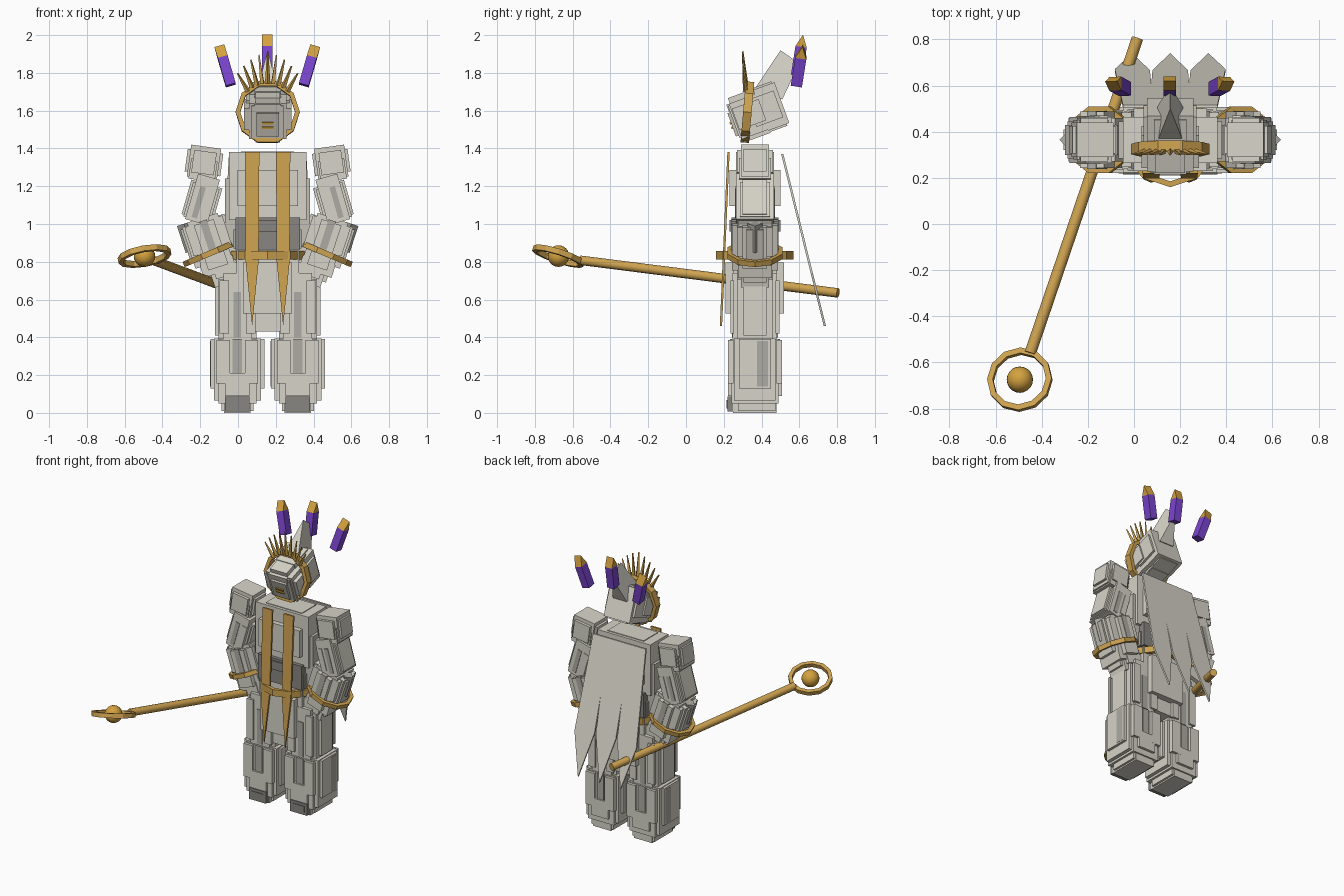
import bpy, bmesh, math
from mathutils import Matrix, Vector

if "Cube" in bpy.data.objects:
    bpy.data.objects.remove(bpy.data.objects["Cube"])

CX, CY = 0.157, 0.365          # body axis


def mat(name, rgb):
    m = bpy.data.materials.new(name)
    m.diffuse_color = (*rgb, 1)
    m.use_nodes = True
    m.node_tree.nodes["Principled BSDF"].inputs["Base Color"].default_value = m.diffuse_color
    return m


LIGHT, MID, DARK, GOLD, PURPLE, BRIGHT, SOFT = range(7)
MATS = [mat("light stone", (0.68, 0.66, 0.58)), mat("mid stone", (0.42, 0.41, 0.37)),
        mat("dark stone", (0.25, 0.24, 0.22)), mat("gold", (0.61, 0.36, 0.08)),
        mat("purple crystal", (0.20, 0.06, 0.63)), mat("bright gold", (0.66, 0.36, 0.05)),
        mat("soft stone", (0.55, 0.53, 0.47))]


def finish(name, bm, loc=(0, 0, 0), rot=(0, 0, 0)):
    bmesh.ops.recalc_face_normals(bm, faces=bm.faces)
    me = bpy.data.meshes.new(name)
    bm.to_mesh(me)
    bm.free()
    for m in MATS:
        me.materials.append(m)
    ob = bpy.data.objects.new(name, me)
    ob.location = loc
    ob.rotation_mode = 'ZYX'
    ob.rotation_euler = [math.radians(a) for a in rot]
    bpy.context.collection.objects.link(ob)
    return ob


def boxes(name, loc, rot, parts):
    """Stack of boxes: (x, y, z, width, depth, height, material)."""
    bm = bmesh.new()
    for x, y, z, w, d, h, m in parts:
        mx = Matrix.Translation((x, y, z)) @ Matrix.Diagonal((w, d, h, 1))
        vs = bmesh.ops.create_cube(bm, size=1, matrix=mx)["verts"]
        for f in {f for v in vs for f in v.link_faces}:
            f.material_index = m
    return finish(name, bm, loc, rot)


def prism(name, pts, thick, m, place):
    """Extrude a 2D outline; place(u, v, t) gives the 3D point."""
    bm = bmesh.new()
    a = [bm.verts.new(place(u, v, -thick / 2)) for u, v in pts]
    b = [bm.verts.new(place(u, v, thick / 2)) for u, v in pts]
    bm.faces.new(a)
    bm.faces.new(b[::-1])
    n = len(pts)
    for i in range(n):
        bm.faces.new((a[i], b[i], b[(i + 1) % n], a[(i + 1) % n]))
    for f in bm.faces:
        f.material_index = m
    return finish(name, bm)


def ring(name, loc, rot, r_out, r_in, h, n):
    """Faceted gold hoop around local z."""
    bm = bmesh.new()
    loops = [[bm.verts.new((r * math.cos(2 * math.pi * i / n), r * math.sin(2 * math.pi * i / n), z))
              for i in range(n)]
             for r, z in ((r_out, -h / 2), (r_out, h / 2), (r_in, h / 2), (r_in, -h / 2))]
    for k in range(4):
        for i in range(n):
            j = (i + 1) % n
            p, q = loops[k], loops[(k + 1) % 4]
            bm.faces.new((p[i], p[j], q[j], q[i])).material_index = GOLD
    return finish(name, bm, loc, rot)


# Torso: chest, ribs, waist and pelvis
boxes("torso", (CX, CY, 0), (0, 0, 0), [
    (0, 0, 1.20, 0.41, 0.20, 0.36, LIGHT), (0, 0, 1.19, 0.32, 0.27, 0.19, LIGHT),
    (0, 0, 1.36, 0.28, 0.16, 0.05, LIGHT), (0, 0, 1.06, 0.45, 0.16, 0.36, SOFT),
    (0, 0, 0.95, 0.34, 0.25, 0.17, DARK), (0, 0, 0.99, 0.20, 0.27, 0.06, DARK),
    (0, 0, 0.92, 0.36, 0.20, 0.10, MID)])
boxes("pelvis", (CX, CY, 0), (0, 0, 0), [
    (0, 0, 0.78, 0.33, 0.23, 0.16, LIGHT), (0, 0, 0.66, 0.26, 0.31, 0.27, LIGHT),
    (0, 0, 0.54, 0.24, 0.22, 0.22, LIGHT), (0, 0, 0.73, 0.46, 0.18, 0.14, LIGHT)])
ring("belt", (CX, CY, 0.835), (0, 0, 18), 0.205, 0.18, 0.045, 10)

for s, side in ((-1, "right"), (1, "left")):
    lx, ax = CX + s * 0.16, CX + s * 0.337
    # Legs
    ribs = [(i * 0.07, j * 0.12, 0.56, 0.05, 0.02, 0.28, LIGHT) for i in (-1, 1) for j in (-1, 1)]
    boxes(side + "_thigh", (lx, CY, 0), (0, 0, 0), ribs + [
        (0, 0, 0.56, 0.15, 0.235, 0.36, LIGHT), (0, 0, 0.55, 0.20, 0.19, 0.32, LIGHT),
        (s * 0.01, 0, 0.54, 0.22, 0.12, 0.26, LIGHT), (0, 0, 0.52, 0.04, 0.245, 0.24, MID)])
    ribs = [(i * 0.075, j * 0.128, 0.27, 0.07, 0.03, 0.23, LIGHT) for i in (-1, 1) for j in (-1, 1)]
    boxes(side + "_shin", (lx, CY, 0), (0, 0, 0), ribs + [
        (0, 0, 0.22, 0.20, 0.25, 0.34, LIGHT), (0, 0, 0.26, 0.285, 0.17, 0.26, LIGHT),
        (0, 0, 0.23, 0.25, 0.22, 0.33, LIGHT), (0, 0, 0.27, 0.05, 0.265, 0.24, MID),
        (0, 0.04, 0.26, 0.288, 0.06, 0.24, MID), (0, 0, 0.15, 0.13, 0.285, 0.12, LIGHT)])
    boxes(side + "_foot", (lx, CY, 0), (0, 0, 0), [
        (0, 0.01, 0.06, 0.17, 0.20, 0.10, LIGHT), (0, 0, 0.03, 0.14, 0.23, 0.06, LIGHT),
        (0, -0.125, 0.047, 0.13, 0.04, 0.08, DARK), (0, -0.147, 0.047, 0.09, 0.006, 0.045, DARK)])
    # Arms
    boxes(side + "_shoulder", (ax, CY, 1.325), (0, -8 * s, 0), [
        (0, 0, 0, 0.16, 0.15, 0.17, LIGHT), (0, 0, 0, 0.12, 0.19, 0.12, LIGHT),
        (0, 0, 0, 0.19, 0.12, 0.12, LIGHT), (0, 0, -0.04, 0.14, 0.17, 0.11, LIGHT)])
    boxes(side + "_upper_arm", (CX + s * 0.345, CY, 1.13), (0, -16 * s, 0), [
        (0, 0, 0, 0.12, 0.20, 0.25, LIGHT), (0, 0, -0.01, 0.17, 0.13, 0.19, LIGHT),
        (0, 0, -0.02, 0.145, 0.16, 0.19, LIGHT), (s * 0.015, 0, -0.02, 0.03, 0.208, 0.17, MID),
        (-s * 0.04, 0, -0.01, 0.04, 0.21, 0.15, LIGHT)])
    boxes(side + "_forearm", (CX + s * 0.30, CY, 0.89), (0, 18 * s, 0), [
        (0, 0, 0.01, 0.17, 0.18, 0.28, LIGHT), (0, 0, 0.02, 0.235, 0.13, 0.23, LIGHT),
        (0, 0, 0.0, 0.11, 0.245, 0.25, LIGHT), (0, 0, 0.04, 0.04, 0.252, 0.19, MID),
        (s * 0.08, 0, 0.05, 0.05, 0.19, 0.16, LIGHT), (-s * 0.08, 0, 0.05, 0.05, 0.19, 0.16, LIGHT),
        (s * 0.115, 0, 0.04, 0.03, 0.09, 0.17, SOFT), (0, 0, -0.12, 0.18, 0.18, 0.07, LIGHT)])
    boxes(side + "_hand", (CX + s * 0.235, CY, 0.74), (0, 18 * s, 0), [
        (0, 0, 0, 0.13, 0.15, 0.12, LIGHT), (0, 0, 0.02, 0.17, 0.12, 0.09, LIGHT),
        (0, 0, 0.02, 0.09, 0.19, 0.08, LIGHT)])
    boxes(side + "_elbow_point", (CX + s * 0.42, CY, 0.93), (0, 18 * s, 45), [
        (0, 0, 0, 0.055, 0.055, 0.15, MID)])
    ring(side + "_bracelet", (CX + s * 0.305, CY, 0.845), (0, 23 * s, 0), 0.152, 0.128, 0.03, 10)
    # Hanging front sash strips
    x = CX + s * 0.082
    prism(side + "_sash", [(-0.038, 1.38), (0.038, 1.38), (0.034, 0.80), (0, 0.46), (-0.034, 0.80)],
          0.012, GOLD, lambda u, v, t, x=x: (x + u, 0.185 + 0.04 * (v - 0.46) / 0.92 + t, v))

# Cape with three long points, sloping outward
half = [(0.0, 0.46), (0.077, 0.76), (0.082, 1.0), (0.088, 0.76), (0.165, 0.46), (0.24, 0.74), (0.205, 1.37)]
cape = half + [(-u, v) for u, v in half[:0:-1]]
prism("cape", cape, 0.012, LIGHT,
      lambda u, v, t: (CX + u, 0.735 - 0.225 * (v - 0.46) / 0.91 + t, v))

# Head, tipped forward, with stepped face plates inside the halo
boxes("head", (CX, 0.39, 1.6), (20, 0, 0), [
    (0, 0.065, 0, 0.20, 0.12, 0.23, LIGHT), (0, 0.03, 0, 0.14, 0.16, 0.25, LIGHT),
    (0, 0.03, 0, 0.23, 0.15, 0.15, LIGHT),
    (0, -0.06, 0, 0.25, 0.15, 0.12, LIGHT), (0, -0.06, -0.005, 0.13, 0.15, 0.25, LIGHT),
    (0, -0.06, -0.01, 0.20, 0.16, 0.20, LIGHT), (0, -0.11, -0.01, 0.17, 0.08, 0.18, LIGHT),
    (0, -0.115, 0.07, 0.14, 0.08, 0.04, LIGHT), (0, -0.125, -0.02, 0.12, 0.08, 0.13, SOFT),
    (0, -0.168, -0.01, 0.06, 0.008, 0.012, BRIGHT), (0, -0.168, -0.035, 0.06, 0.008, 0.012, BRIGHT)])

# Wedge-shaped crest leaning back
bm = bmesh.new()
base = [bm.verts.new((CX + x, y, z)) for x, y, z in
        ((-0.055, 0.36, 1.71), (0.055, 0.36, 1.71), (0.055, 0.51, 1.66), (-0.055, 0.51, 1.66))]
r0, r1 = bm.verts.new((CX, 0.50, 1.92)), bm.verts.new((CX, 0.60, 1.85))
for f in (base, (base[0], base[1], r0), (base[2], base[3], r1),
          (base[1], base[2], r1, r0), (base[3], base[0], r0, r1)):
    bm.faces.new(f).material_index = LIGHT
finish("head_crest", bm)

# Halo hoop and its fan of spikes
ring("halo", (CX, 0.325, 1.592), (85, 0, 0), 0.17, 0.145, 0.045, 10)
bm = bmesh.new()
for i in range(-4, 5):
    a = math.radians(i * 11)
    length = 0.17 - 0.015 * abs(i)
    d = Vector((math.sin(a) * 0.6, -0.09, math.cos(a))).normalized()
    start = Vector((CX + 0.15 * math.sin(a), 0.315, 1.595 + 0.15 * math.cos(a)))
    mx = Matrix.Translation(start + d * length / 2) @ d.to_track_quat('Z', 'Y').to_matrix().to_4x4()
    bmesh.ops.create_cone(bm, cap_ends=True, segments=4, radius1=0.014, radius2=0.004,
                          depth=length, matrix=mx)
for f in bm.faces:
    f.material_index = GOLD
finish("halo_spikes", bm)

# Three floating crystals with gold wedge tips
for name, x, z, tilt in (("right", -0.215, 1.735, -16), ("middle", 0, 1.785, 0), ("left", 0.215, 1.735, 16)):
    bm = bmesh.new()
    w, d = 0.027, 0.03
    lv = [[bm.verts.new((i * w, j * d, h)) for i, j in ((-1, -1), (1, -1), (1, 1), (-1, 1))]
          for h in (0, 0.155)]
    t0, t1 = bm.verts.new((-w, 0, 0.22)), bm.verts.new((w, 0, 0.22))
    a, b = lv
    bm.faces.new(a).material_index = PURPLE
    for i in range(4):
        j = (i + 1) % 4
        bm.faces.new((a[i], a[j], b[j], b[i])).material_index = PURPLE
    for f in ((b[0], b[1], t1, t0), (b[2], b[3], t0, t1), (b[1], b[2], t1), (b[3], b[0], t0)):
        bm.faces.new(f).material_index = BRIGHT
    finish(name + "_crystal", bm, (CX - 0.002 + x * 0.9, 0.585, z), (-9, tilt, 0))

# Staff: rod, hoop and orb
p, q = Vector((0.015, 0.805, 0.635)), Vector((-0.45, -0.56, 0.808))
bm = bmesh.new()
mx = Matrix.Translation((p + q) / 2) @ (q - p).to_track_quat('Z', 'Y').to_matrix().to_4x4()
bmesh.ops.create_cone(bm, cap_ends=True, segments=12, radius1=0.025, radius2=0.025,
                      depth=(q - p).length, matrix=mx)
for f in bm.faces:
    f.material_index = GOLD
    f.smooth = len(f.verts) == 4
finish("staff_rod", bm)
hoop = ring("staff_hoop", (-0.495, -0.675, 0.83), (0, 0, 0), 0.142, 0.117, 0.03, 12)
hoop.rotation_mode = 'XYZ'
hoop.rotation_euler = Vector((-0.18, 0.32, 1)).to_track_quat('Z', 'Y').to_euler()
bm = bmesh.new()
bmesh.ops.create_uvsphere(bm, u_segments=20, v_segments=12, radius=0.057)
for f in bm.faces:
    f.material_index = BRIGHT
    f.smooth = True
finish("staff_orb", bm, (-0.495, -0.675, 0.83))
